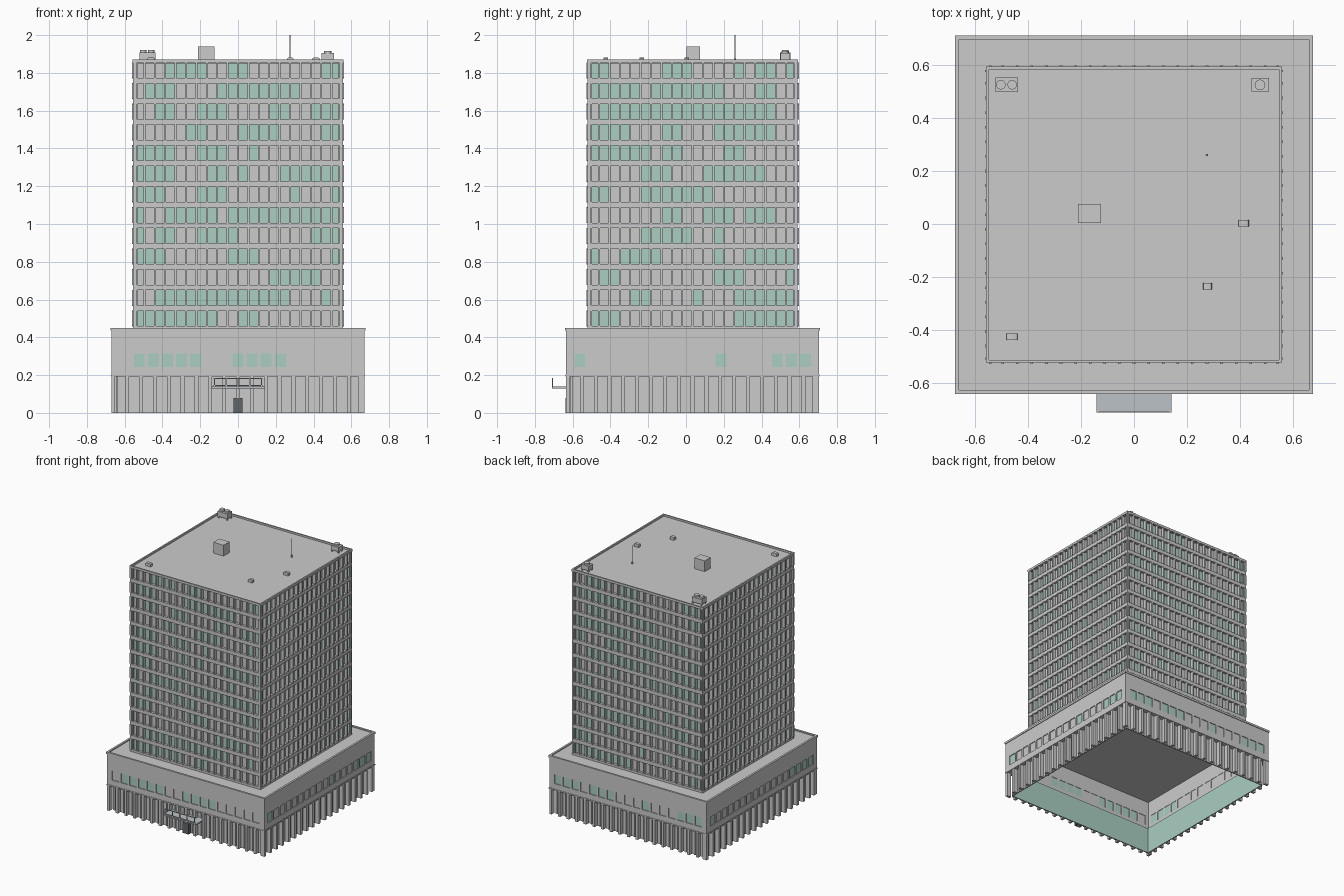
import bpy, bmesh, math, random
from mathutils import Vector, Matrix

if "Cube" in bpy.data.objects:
    bpy.data.objects.remove(bpy.data.objects["Cube"])

random.seed(7)
CY = 0.035            # building centre in y (canopy sticks out at the front)


def material(name, col):
    m = bpy.data.materials.new(name)
    m.diffuse_color = (*col, 1)
    m.use_nodes = True
    m.node_tree.nodes["Principled BSDF"].inputs["Base Color"].default_value = m.diffuse_color
    return m


TEAL = material("teal_glass", (0.40, 0.62, 0.54))
DARK = material("dark_door", (0.12, 0.13, 0.14))
PALE = material("canopy_grey", (0.50, 0.54, 0.57))


class Part:
    """Collects simple solids into one named object."""

    def __init__(self, name, mat=None):
        self.name, self.mat, self.bm = name, mat, bmesh.new()

    def box(self, x0, x1, y0, y1, z0, z1, rot=None):
        m = Matrix.Translation(((x0 + x1) / 2, (y0 + y1) / 2, (z0 + z1) / 2)) \
            @ Matrix.Diagonal((abs(x1 - x0), abs(y1 - y0), abs(z1 - z0), 1))
        bmesh.ops.create_cube(self.bm, size=1, matrix=rot @ m if rot else m)

    def side(self, k, u0, u1, d0, d1, z0, z1):
        # u runs along facade k, d is the distance out from the centre
        rot = Matrix.Translation((0, CY, 0)) @ Matrix.Rotation(k * math.pi / 2, 4, 'Z')
        self.box(u0, u1, -d1, -d0, z0, z1, rot)

    def ring(self, outer, inner, z0, z1):
        # square ring around the building centre
        loops = []
        for r, z in ((outer, z0), (outer, z1), (inner, z1), (inner, z0)):
            loops.append([self.bm.verts.new((sx * r, CY + sy * r, z))
                          for sx, sy in ((-1, -1), (1, -1), (1, 1), (-1, 1))])
        for a in range(4):
            A, B = loops[a], loops[(a + 1) % 4]
            for i in range(4):
                j = (i + 1) % 4
                self.bm.faces.new((A[i], A[j], B[j], B[i]))

    def cyl(self, x, y, z0, z1, r, n=16, r2=None):
        bmesh.ops.create_cone(self.bm, cap_ends=True, segments=n, radius1=r,
                              radius2=r if r2 is None else r2, depth=z1 - z0,
                              matrix=Matrix.Translation((x, y, (z0 + z1) / 2)))

    def done(self, smooth=False):
        me = bpy.data.meshes.new(self.name)
        self.bm.to_mesh(me)
        self.bm.free()
        ob = bpy.data.objects.new(self.name, me)
        bpy.context.collection.objects.link(ob)
        if self.mat:
            me.materials.append(self.mat)
        if smooth:
            bpy.context.view_layer.objects.active = ob
            ob.select_set(True)
            bpy.ops.object.shade_smooth_by_angle()
            ob.select_set(False)
        return ob


def tint_runs(n):
    # random runs of tinted and plain panes
    out = []
    while len(out) < n:
        out += [random.random() < 0.47] * random.randint(1, 3)
    return out[:n]


# ---- podium: ground floor colonnade ----
fins, shop_in, shop_out = Part("ground_fins"), Part("ground_glass", TEAL), Part("ground_panels")
BAYS, BAY = 18, 1.32 / 18
for k in range(4):
    shop_in.side(k, -0.635, 0.635, 0.632, 0.635, 0, 0.20)
    shop_out.side(k, -0.639, 0.639, 0.635, 0.639, 0, 0.20)
    for i in range(BAYS + 1):
        u = -0.66 + i * BAY
        if i < BAYS:
            fins.side(k, u - 0.010, u + 0.010, 0.635, 0.67, 0, 0.195)
            fins.side(k, u + BAY / 2 - 0.003, u + BAY / 2 + 0.003, 0.638, 0.646, 0, 0.195)
for p in (fins, shop_in, shop_out):
    p.done()

# ---- podium: upper wall with square windows ----
wall, roof = Part("podium_wall"), Part("podium_roof")
wall.ring(0.67, 0.655, 0.20, 0.243)
wall.ring(0.67, 0.655, 0.315, 0.44)
wall.ring(0.673, 0.632, 0.193, 0.202)
wall.ring(0.675, 0.66, 0.435, 0.45)
plain, tinted = Part("podium_panes"), Part("podium_tinted_panes", TEAL)
PITCH, HALF = 0.0747, 0.029
for k in range(4):
    tints = tint_runs(17)
    if k == 0:
        tints = [1 <= i <= 5 or 8 <= i <= 11 for i in range(17)]
    for i in range(17):
        u = (i - 8) * PITCH
        (tinted if tints[i] else plain).side(k, u - HALF, u + HALF, 0.658, 0.664, 0.243, 0.315)
        if i < 16:
            wall.side(k, u + HALF, u + PITCH - HALF, 0.655, 0.67, 0.243, 0.315)
    wall.side(k, -0.67, -8 * PITCH - HALF, 0.655, 0.67, 0.243, 0.315)
    wall.side(k, 8 * PITCH + HALF, 0.655, 0.655, 0.67, 0.243, 0.315)
roof.box(-0.66, 0.66, CY - 0.66, CY + 0.66, 0.434, 0.442)
for p in (wall, roof, plain, tinted):
    p.done()

# ---- tower: spandrel bands, mullions and panes ----
bands, mull = Part("tower_bands"), Part("tower_mullions")
plain, tinted = Part("tower_panes"), Part("tower_tinted_panes", TEAL)
FLOORS, STEP, WIN, COLS, CW = 13, 0.1095, 0.081, 20, 0.055
for f in range(FLOORS):
    z0 = 0.459 + f * STEP
    z1 = z0 + WIN
    if f < FLOORS - 1:
        bands.ring(0.556, 0.530, z1, z0 + STEP)
    for k in range(4):
        tints = tint_runs(COLS)
        for i in range(COLS):
            u = -COLS * CW / 2 + i * CW
            (tinted if tints[i] else plain).side(k, u, u + CW, 0.533, 0.538, z0, z1)
            if i:
                mull.side(k, u - 0.005, u + 0.005, 0.536, 0.562, z0 - 0.002, z1 + 0.002)
        mull.side(k, -0.557, -0.544, 0.544, 0.557, z0, z1)
        mull.side(k, -0.546, -0.538, 0.536, 0.562, z0, z1)
        mull.side(k, 0.538, 0.546, 0.536, 0.562, z0, z1)
bands.ring(0.556, 0.530, 0.44, 0.459)
for p in (bands, mull, plain, tinted):
    p.done()

# ---- tower roof and parapet ----
ROOF = 1.857
p = Part("tower_roof")
p.box(-0.55, 0.55, CY - 0.55, CY + 0.55, ROOF - 0.008, ROOF)
p.done()
p = Part("parapet")
p.ring(0.558, 0.547, 1.852, 1.87)
p.done()

# ---- entrance: door, canopy and its railing ----
p = Part("entrance_door", DARK)
p.box(-0.025, 0.025, CY - 0.672, CY - 0.636, 0, 0.08)
p.done()
p = Part("canopy", PALE)
p.box(-0.142, 0.142, -0.71, -0.60, 0.129, 0.139)
p.done()
p = Part("canopy_railing")
for z in (0.145, 0.183):
    p.box(-0.13, 0.13, -0.71, -0.705, z - 0.003, z + 0.003)
for i in range(5):
    x = -0.125 + i * 0.0625
    p.box(x - 0.003, x + 0.003, -0.71, -0.705, 0.137, 0.186)
p.done()

# ---- rooftop equipment ----
p = Part("stair_house")
p.box(-0.212, -0.125, 0.003, 0.075, ROOF, 1.94)
p.done()


def cooler(name, x0, x1, y0, y1, top, fans, r):
    c = Part(name)
    c.box(x0, x1, y0, y1, ROOF + 0.012, top)
    for x in (x0 + 0.006, x1 - 0.006):
        for y in (y0 + 0.006, y1 - 0.006):
            c.box(x - 0.004, x + 0.004, y - 0.004, y + 0.004, ROOF, ROOF + 0.013)
    for x in fans:
        c.cyl(x, (y0 + y1) / 2, top, top + 0.013, r)
    c.done(True)


cooler("twin_cooling_unit", -0.522, -0.437, 0.497, 0.553, 1.908, (-0.502, -0.459), 0.018)
cooler("single_cooling_unit", 0.443, 0.508, 0.499, 0.550, 1.904, (0.475,), 0.020)

for n, (x, y, w) in enumerate(((0.413, 0.003, 0.040), (0.277, -0.235, 0.034), (-0.46, -0.425, 0.043))):
    v = Part("roof_vent_%d" % (n + 1))
    v.box(x - w / 2, x + w / 2, y - 0.012, y + 0.012, ROOF, ROOF + 0.024)
    top = [e for e in v.bm.edges if all(q.co.z > ROOF + 0.02 for q in e.verts)
           and abs(e.verts[0].co.x - e.verts[1].co.x) < 1e-4]
    bmesh.ops.bevel(v.bm, geom=top, offset=0.009, segments=3, profile=0.5, affect='EDGES')
    v.done(True)

p = Part("antenna")
p.cyl(0.275, 0.26, ROOF, 1.875, 0.005, 8)
p.cyl(0.275, 0.26, 1.875, 2.0, 0.003, 8, 0.002)
p.done(True)
